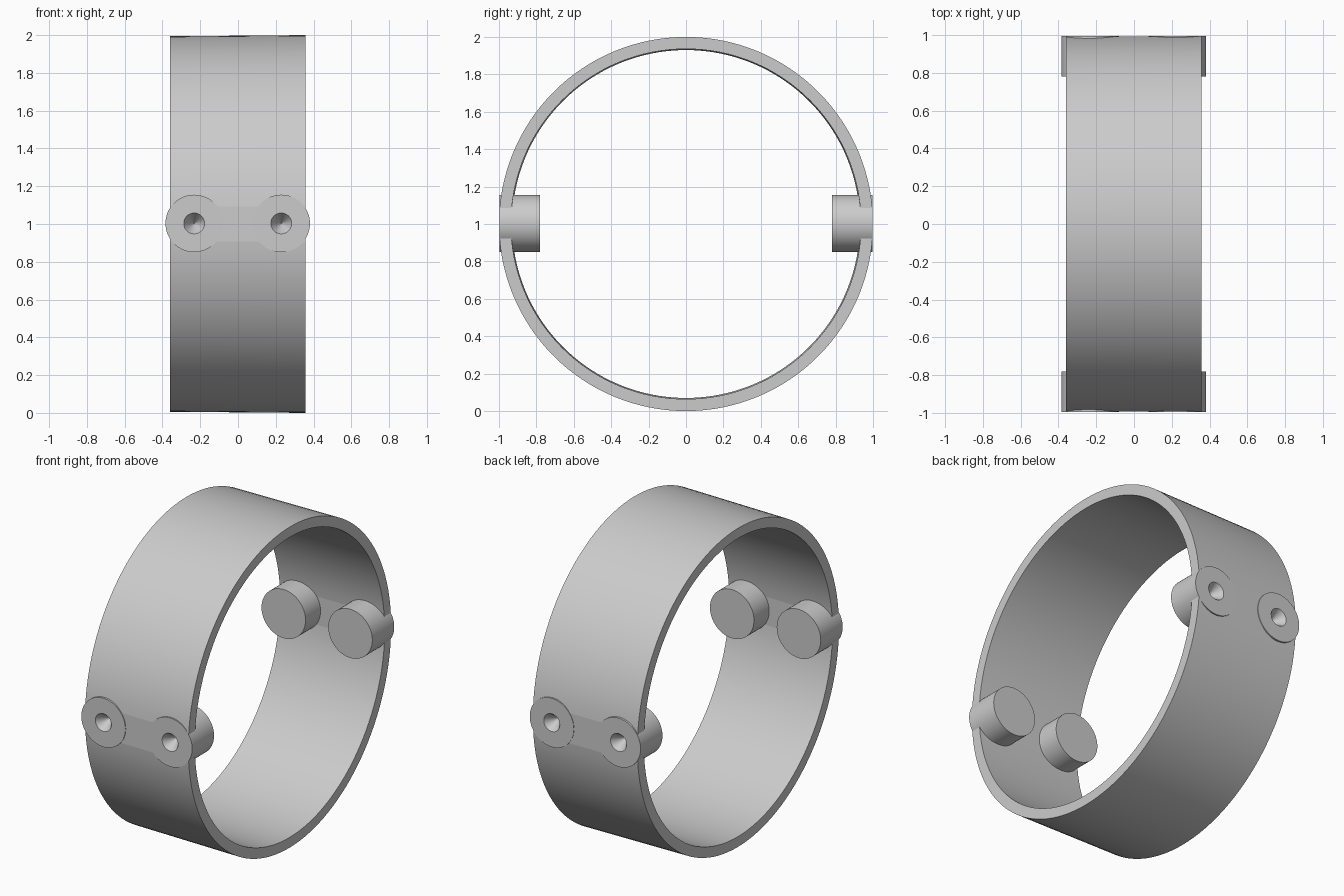
import bpy, bmesh, math
from mathutils import Matrix

cube = bpy.data.objects.get("Cube")
if cube:
    bpy.data.objects.remove(cube)

grey = bpy.data.materials.new("plain grey")
grey.use_nodes = True
grey.diffuse_color = (0.6, 0.6, 0.6, 1)
grey.node_tree.nodes["Principled BSDF"].inputs["Base Color"].default_value = (0.6, 0.6, 0.6, 1)

CENTRE_Z = 1.0
FLAT = math.radians(5.4)      # half angle of the flat pads at front and back


def finish(bm, name):
    bmesh.ops.recalc_face_normals(bm, faces=bm.faces[:])
    mesh = bpy.data.meshes.new(name)
    bm.to_mesh(mesh)
    bm.free()
    mesh.materials.append(grey)
    obj = bpy.data.objects.new(name, mesh)
    bpy.context.collection.objects.link(obj)
    return obj


def smooth(obj, degrees):
    bpy.ops.object.select_all(action='DESELECT')
    obj.select_set(True)
    bpy.context.view_layer.objects.active = obj
    bpy.ops.object.shade_smooth_by_angle(angle=math.radians(degrees))


def cylinder(name, x, side, r_out, r_in, y_out, y_in):
    """Round part along y, running from y_out (outside) to y_in (inside)."""
    bm = bmesh.new()
    place = (Matrix.Translation((x, side * (y_out + y_in) / 2, CENTRE_Z + 0.003))
             @ Matrix.Rotation(side * math.pi / 2, 4, 'X'))
    bmesh.ops.create_cone(bm, cap_ends=True, segments=64, radius1=r_out,
                          radius2=r_in, depth=y_out - y_in, matrix=place)
    return finish(bm, name)


def cut(obj, cutter):
    mod = obj.modifiers.new("hole", 'BOOLEAN')
    mod.operation = 'DIFFERENCE'
    mod.solver = 'EXACT'
    mod.object = cutter


# Slightly tapered band, with a flat pad at the front and the back
STEPS = 60
angles = [start + FLAT + (math.pi - 2 * FLAT) * i / STEPS
          for start in (0, math.pi) for i in range(STEPS + 1)]
profile = [(-0.36, 0.994), (0.357, 1.0), (0.357, 0.936), (-0.36, 0.93)]
bm = bmesh.new()
loops = [[bm.verts.new((x, r * math.cos(a), CENTRE_Z + r * math.sin(a)))
          for x, r in profile] for a in angles]
for i, loop in enumerate(loops):
    after = loops[(i + 1) % len(loops)]
    for j in range(4):
        k = (j + 1) % 4
        bm.faces.new((loop[j], loop[k], after[k], after[j]))
band = finish(bm, "band")
smooth(band, 5)

# Four pegs through the band, each with a conical hole in its outer face
for side, face in ((-1, "front"), (1, "back")):
    for x, hand in ((-0.232, "right"), (0.229, "left")):
        peg = cylinder(f"{face}_{hand}_peg", x, side, 0.152, 0.152, 0.996, 0.78)
        smooth(peg, 30)
        cone = cylinder(f"{face}_{hand}_hole_cutter", x, side, 0.062, 0.003, 1.006, 0.92)
        cone.hide_render = True
        cone.hide_set(True)
        cut(peg, cone)
        cut(band, cone)
